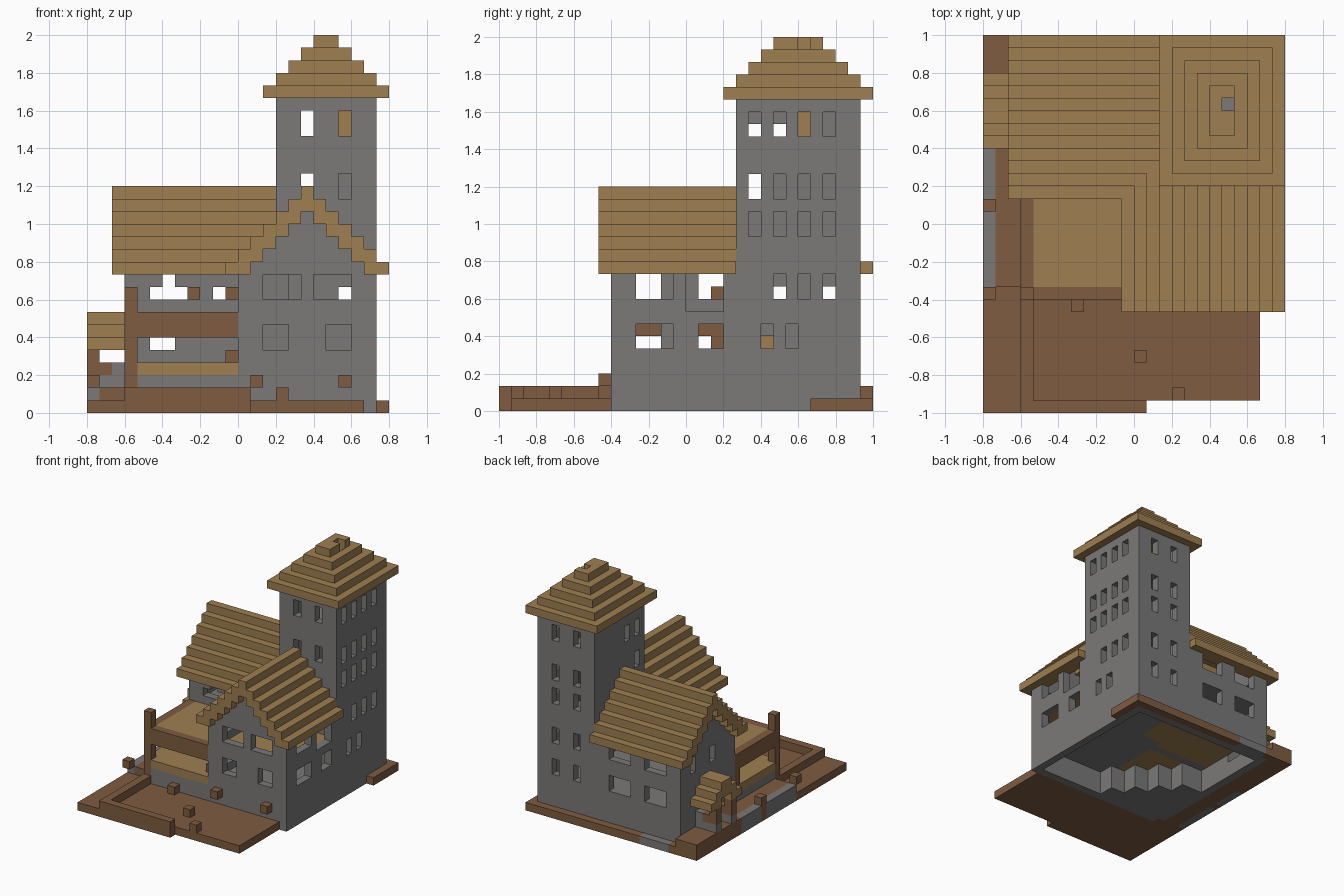
import bpy
import bmesh
from mathutils import Vector

cube = bpy.data.objects.get("Cube")
if cube:
    bpy.data.objects.remove(cube)

UNIT = 1 / 15      # edge length of one building block
cells = {}         # block position -> part name
part_colour = {}


def make_material(name, rgb):
    m = bpy.data.materials.new(name)
    m.use_nodes = True
    m.diffuse_color = (*rgb, 1)
    m.node_tree.nodes["Principled BSDF"].inputs["Base Color"].default_value = (*rgb, 1)
    return m


stone = make_material("grey stone", (0.196, 0.192, 0.188))
thatch = make_material("tan planks", (0.342, 0.212, 0.083))
timber = make_material("brown timber", (0.209, 0.107, 0.053))


def region(x0, x1, y0, y1, z0, z1):
    return [(x, y, z) for x in range(x0, x1) for y in range(y0, y1) for z in range(z0, z1)]


def fill(part, colour, *box):
    # the first part to claim a block keeps it
    part_colour[part] = colour
    for c in region(*box):
        cells.setdefault(c, part)


def carve(*box):
    for c in region(*box):
        cells.pop(c, None)


def walls(part, x0, x1, y0, y1, z0, z1):
    for x in (x0, x1 - 1):
        fill(part, stone, x, x + 1, y0, y1, z0, z1)
    for y in (y0, y1 - 1):
        fill(part, stone, x0, x1, y, y + 1, z0, z1)


# Tower walls, storeys and ladder post
walls("tower_walls", 3, 11, 4, 14, 0, 25)
for z in (3, 12, 20):
    fill("tower_floors", stone, 4, 10, 5, 13, z, z + 1)
fill("tower_post", thatch, 8, 9, 9, 10, 21, 25)
fill("tower_pillar", stone, 8, 9, 9, 10, 13, 20)

# Stepped tower roof with an open hatch at the top
for i in range(5):
    fill("tower_roof", thatch, 2 + i, 12 - i, 3 + i, 15 - i, 25 + i, 26 + i)
carve(7, 8, 9, 10, 21, 30)

# Stepped gable roofs with stone gable ends
for i in range(7):
    z = 11 + i
    low, high = min(1 + i, 6), max(10 - i, 5)
    for a, b in ((i - 1, low), (high, 12 - i)):
        fill("house_roof", thatch, a, b, -7, 4, z, z + 1)
        fill("wing_roof", thatch, -10, 3, a + 3, b + 3, z, z + 1)
    fill("house_gable", stone, i, 11 - i, -6, -5, z, z + 1)
    fill("wing_gable", stone, -9, -8, i + 3, 14 - i, z, z + 1)

# House and wing walls, open to each other below the ground floor
walls("house_walls", 0, 11, -6, 5, 0, 11)
walls("wing_walls", -9, 4, 3, 14, 0, 11)
carve(0, 10, -5, 13, 0, 3)
carve(-8, 3, 3, 13, 0, 3)
fill("wing_floor", thatch, -8, 3, 4, 13, 3, 4)
fill("wing_paving", stone, -8, 3, 4, 13, 4, 5)
fill("house_floor", stone, 1, 10, -5, 4, 3, 4)
fill("house_upper_floor", thatch, 1, 10, -5, 4, 7, 8)
fill("wing_upper_floor", stone, -8, 3, 4, 13, 7, 8)

# Tower windows
for z in (14, 17, 22):
    for y in (5, 7, 9, 11):
        carve(10, 11, y, y + 1, z, z + 2)
for y in (7, 9, 11):
    carve(10, 11, y, y + 1, 9, 11)
for y in (6, 8):
    carve(10, 11, y, y + 1, 5, 7)
for x in (5, 8):
    for z in (5, 9, 14, 17, 22):
        carve(x, x + 1, 13, 14, z, z + 2)
    for z in (17, 22):
        carve(x, x + 1, 4, 5, z, z + 2)
for y in (5, 7):
    carve(3, 4, y, y + 1, 21, 23)
carve(3, 4, 5, 6, 17, 19)

# Openings from the tower into the wing and house
for y in (7, 11):
    carve(3, 4, y, y + 1, 9, 10)
carve(3, 4, 6, 7, 5, 7)
carve(8, 9, 4, 5, 9, 10)

# House windows
for x0, x1, z in ((2, 5, 9), (6, 9, 9), (2, 4, 5), (7, 9, 5)):
    carve(x0, x1, -6, -5, z, z + 2)
for z in (5, 9):
    carve(10, 11, -4, -1, z, z + 2)
    carve(10, 11, 1, 3, z, z + 2)
    carve(0, 1, -4, -2, z, z + 2)
    carve(0, 1, 1, 3, z, z + 2)
carve(10, 11, 0, 3, 8, 11)

# Wing windows and side door
for z in (5, 9):
    for x in (-7, -2):
        carve(x, x + 3, 13, 14, z, z + 2)
carve(-7, -3, 3, 4, 9, 10)
carve(-6, -5, 3, 4, 10, 11)
carve(-2, -1, 3, 4, 9, 10)
carve(-7, -5, 3, 4, 5, 7)
for y in (7, 11):
    carve(-9, -8, y, y + 1, 9, 11)
carve(-9, -8, 6, 7, 5, 6)
carve(-9, -8, 8, 10, 2, 5)

# Terrace: plinth, rubble, lower floor, deck, railing beams and posts
fill("terrace_plinth", stone, -8, 0, -6, -5, 0, 3)
fill("terrace_plinth", stone, -9, -8, -5, 3, 0, 3)
for i in range(4):
    fill("terrace_rubble", stone, -8, 1 - 2 * i, 2 * i - 5, 2 * i - 3, 0, 3)
fill("terrace_post", timber, -9, -8, -6, -5, 2, 10)
fill("terrace_post", timber, -9, -8, 2, 3, 3, 8)
fill("terrace_beam", timber, -8, 0, -6, -5, 6, 8)
fill("terrace_beam", timber, -9, -8, -5, 2, 6, 8)
fill("terrace_floor", thatch, -9, 0, -6, 3, 3, 4)
fill("terrace_deck", thatch, -8, 0, -5, 3, 7, 8)
for x, y, z in ((-4, 2, 9), (-1, 2, 9), (-1, -5, 4)):
    fill("terrace_lamps", timber, x, x + 1, y, y + 1, z, z + 1)

# Side porch with a stepped roof
for i in range(3):
    for a, b in ((6 + i, 8 + i), (10 - i, 12 - i)):
        fill("porch_roof", thatch, -12, -9, a, b, 5 + i, 6 + i)
for y in (7, 10):
    fill("porch_footing", stone, -12, -10, y, y + 1, 2, 3)
    fill("porch_footing", stone, -10, -9, y, y + 1, 2, 4)
    fill("porch_posts", timber, -12, -11, y, y + 1, 3, 5)
    fill("porch_rail", timber, -11, -10, y, y + 1, 3, 4)
fill("porch_lamp", timber, -12, -11, 1, 2, 2, 3)

# Ground: stone kerbs, raised side path, yard, rims and back ledge
fill("path_kerb", stone, -12, -11, 2, 6, 0, 2)
fill("path_kerb", stone, -12, -11, -5, 1, 0, 2)
fill("back_kerb", stone, -8, -4, 14, 15, 0, 1)
fill("side_path", timber, -12, -9, -5, 15, 0, 2)
fill("yard", timber, -12, -9, -15, -5, 0, 1)
fill("yard", timber, -8, 10, -14, -6, 0, 1)
fill("yard_rim", timber, -9, -8, -15, -5, 0, 2)
fill("yard_rim", timber, -8, 1, -15, -14, 0, 2)
fill("back_ledge", timber, -9, 12, 14, 15, 0, 1)
fill("back_ledge", timber, 11, 12, 10, 15, 0, 1)

# Small blocks standing in the yard and fixed to the house front
for x, y, z in ((-5, -7, 1), (0, -11, 1), (3, -14, 1), (1, -7, 2), (8, -7, 2), (-12, -6, 2)):
    fill("yard_blocks", timber, x, x + 1, y, y + 1, z, z + 1)


def build(part):
    # one mesh per part, made of its exposed block sides merged into large flat faces
    bm = bmesh.new()
    verts = {}

    def vert(p):
        key = tuple(p)
        if key not in verts:
            verts[key] = bm.verts.new(Vector(key) * UNIT)
        return verts[key]

    for c, owner in cells.items():
        if owner != part:
            continue
        for axis in range(3):
            u, v = (axis + 1) % 3, (axis + 2) % 3
            for side in (0, 1):
                n = list(c)
                n[axis] += 2 * side - 1
                if tuple(n) in cells:
                    continue
                ring = []
                for du, dv in ((0, 0), (1, 0), (1, 1), (0, 1)):
                    p = list(c)
                    p[axis] += side
                    p[u] += du
                    p[v] += dv
                    ring.append(vert(p))
                bm.faces.new(ring if side else ring[::-1])
    bmesh.ops.dissolve_limit(bm, angle_limit=0.01, verts=bm.verts[:], edges=bm.edges[:])
    mesh = bpy.data.meshes.new(part)
    bm.to_mesh(mesh)
    bm.free()
    mesh.materials.append(part_colour[part])
    bpy.context.collection.objects.link(bpy.data.objects.new(part, mesh))


for name in part_colour:
    if name in cells.values():
        build(name)
